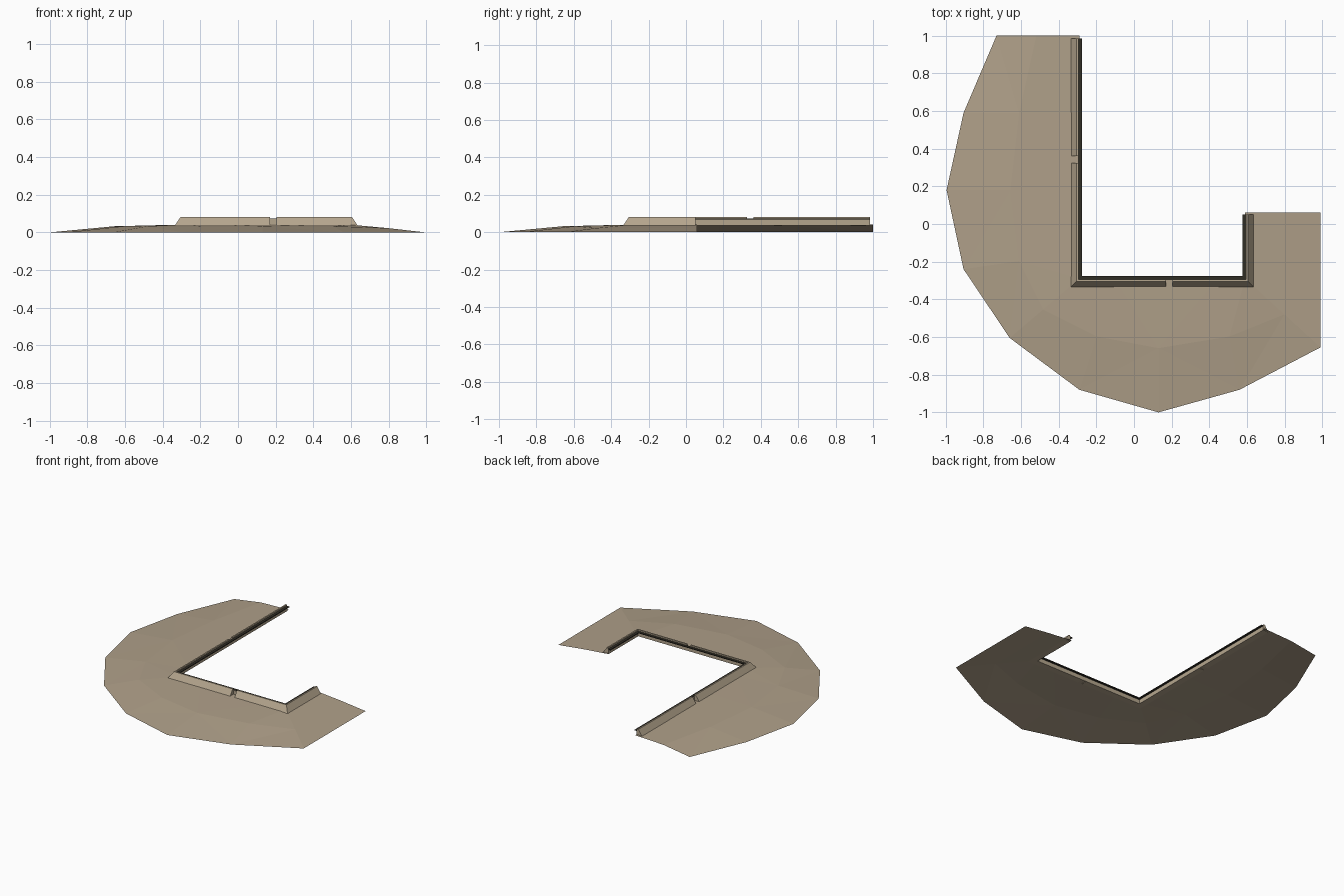
import bpy
import bmesh
from mathutils import Vector

if "Cube" in bpy.data.objects:
    bpy.data.objects.remove(bpy.data.objects["Cube"])


def material(name, rgb):
    m = bpy.data.materials.new(name)
    m.diffuse_color = (*rgb, 1)
    m.use_nodes = True
    m.node_tree.nodes["Principled BSDF"].inputs["Base Color"].default_value = m.diffuse_color
    return m


EARTH = material("earth", (0.43, 0.35, 0.25))
PANEL = material("sand panel", (0.46, 0.38, 0.27))
DARK = material("dark rim", (0.03, 0.026, 0.018))


def finish(bm, name, mat, solid=True):
    if solid:
        bmesh.ops.recalc_face_normals(bm, faces=bm.faces)
    me = bpy.data.meshes.new(name)
    bm.to_mesh(me)
    bm.free()
    me.materials.append(mat)
    ob = bpy.data.objects.new(name, me)
    bpy.context.collection.objects.link(ob)
    return ob


def split_path(path, step):
    """Divide each straight run of the path into equal panels."""
    pts = [Vector(path[0])]
    for a, b in zip(path, path[1:]):
        a, b = Vector(a), Vector(b)
        n = max(1, round((b - a).length / step))
        pts += [a.lerp(b, i / n) for i in range(1, n + 1)]
    return pts


def sweep(name, path, profile, mat, step=0.07):
    """Sweep a closed (outward offset, height) profile with mitred corners."""
    pts = split_path(path, step)
    dirs = [(b - a).normalized() for a, b in zip(pts, pts[1:])]
    bm = bmesh.new()
    rings = []
    for i, p in enumerate(pts):
        d0, d1 = dirs[max(i - 1, 0)], dirs[min(i, len(dirs) - 1)]
        n0, n1 = Vector((d0.y, -d0.x)), Vector((d1.y, -d1.x))
        m = (n0 + n1) / (1 + n0.dot(n1))
        rings.append([bm.verts.new((p.x + m.x * o, p.y + m.y * o, z))
                      for o, z in profile])
    k = len(profile)
    for r, s in zip(rings, rings[1:]):
        for j in range(k):
            bm.faces.new((r[j], r[(j + 1) % k], s[(j + 1) % k], s[j]))
    bm.faces.new(rings[0])
    bm.faces.new(rings[-1])
    return finish(bm, name, mat)


# Sloping ground: an open sheet falling from the trench to the outer edge
outer = [(-.73, 1), (-.905, .59), (-.995, .18), (-.905, -.24), (-.66, -.605),
         (-.29, -.88), (.13, -1), (.56, -.88), (.99, -.655), (.99, .06)]
inner = [(-.29, 1), (-.29, .59), (-.29, .18), (-.29, -.15), (-.29, -.29),
         (-.1, -.29), (.13, -.29), (.45, -.29), (.59, -.29), (.59, .06)]
bm = bmesh.new()
rows = []
for i, (o, n) in enumerate(zip(outer, inner)):
    mid = Vector(n).lerp(Vector(o), 0.52)
    mid_z = 0.022 if i > 7 else 0.032
    rows.append([bm.verts.new((*n, .041)), bm.verts.new((*mid, mid_z)),
                 bm.verts.new((*o, 0))])
for r, s in zip(rows, rows[1:]):
    for j in range(2):
        bm.faces.new((r[j], r[j + 1], s[j + 1], s[j]))
bmesh.ops.triangulate(bm, faces=bm.faces)
for f in bm.faces:
    f.normal_update()
    if f.normal.z < 0:
        f.normal_flip()
finish(bm, "ground", EARTH, solid=False)

# Parapet: three runs separated by two narrow gaps
W, E, S = -.305, .605, -.305
parapet = [(.03, .037), (0, .082), (-.01, .082), (-.01, .037)]
runs = {
    "parapet_left": [(W, .985), (W, .36)],
    "parapet_corner": [(W, .325), (W, S), (.17, S)],
    "parapet_right": [(.205, S), (E, S), (E, .05)],
}
for name, path in runs.items():
    sweep(name, path, parapet, PANEL)

# Continuous inner lining and the dark rim on top of it
full = [(W, .985), (W, S), (E, S), (E, .05)]
sweep("inner_lining", full,
      [(-.008, .037), (-.008, .07), (-.015, .07), (-.015, .037)], PANEL)
sweep("inner_rim", full,
      [(-.011, .067), (-.011, .073), (-.03, .073), (-.03, .067)], DARK, 2)
